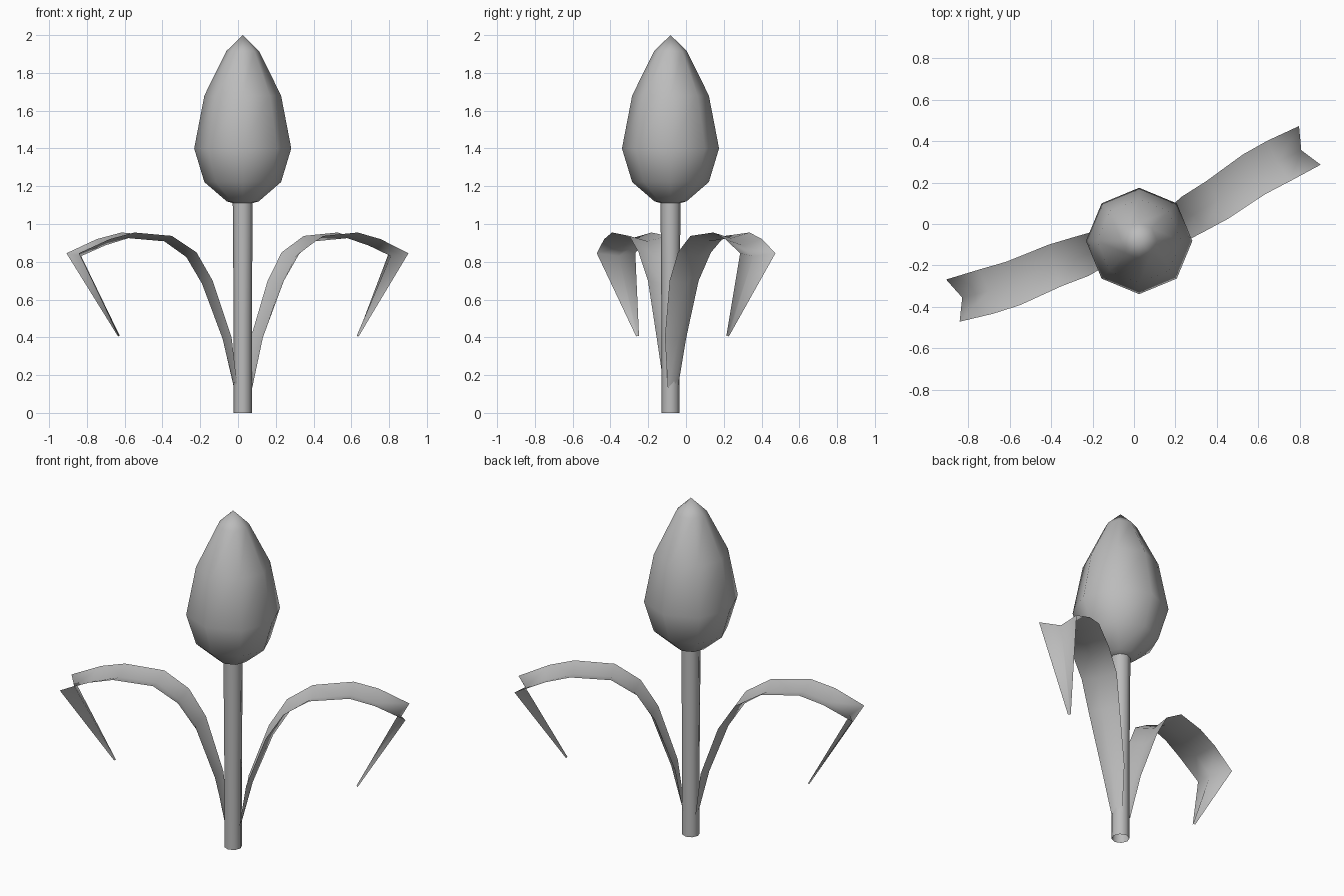
import bpy
import bmesh
from math import sin, cos, pi, radians
from mathutils import Vector, Matrix

if "Cube" in bpy.data.objects:
    bpy.data.objects.remove(bpy.data.objects["Cube"])

AXIS = Vector((0.025, -0.082, 0))   # centre line of the stem

grey = bpy.data.materials.new("plain grey")
grey.use_nodes = True
colour = (0.5, 0.5, 0.5, 1)
grey.diffuse_color = colour
grey.node_tree.nodes["Principled BSDF"].inputs["Base Color"].default_value = colour


def finish(name, bm):
    """Turn a bmesh into a smooth, coloured object."""
    mesh = bpy.data.meshes.new(name)
    bm.to_mesh(mesh)
    bm.free()
    mesh.materials.append(grey)
    for p in mesh.polygons:
        p.use_smooth = True
    obj = bpy.data.objects.new(name, mesh)
    bpy.context.collection.objects.link(obj)
    return obj


def bridge(bm, rows, closed):
    """Join neighbouring rows of vertices with quads."""
    for a, b in zip(rows, rows[1:]):
        n = len(a)
        for i in range(n if closed else n - 1):
            j = (i + 1) % n
            bm.faces.new((a[i], a[j], b[j], b[i]))


def lathe(name, profile, sides=8):
    """Spin (radius, height) pairs about the stem axis."""
    bm = bmesh.new()
    rows = []
    for r, z in profile:
        rows.append([bm.verts.new(AXIS + Vector((r * cos(2 * pi * i / sides),
                                                 r * sin(2 * pi * i / sides), z)))
                     for i in range(sides)])
    bridge(bm, rows, True)
    bmesh.ops.remove_doubles(bm, verts=bm.verts, dist=0.0005)
    return finish(name, bm)


def leaf(name, stations, turn):
    """Shallow gutter swept along stations of (x, y, z, half width, depth)."""
    bm = bmesh.new()
    pts = [Vector(s[:3]) for s in stations]
    out = (pts[-2] - AXIS).to_2d().normalized()
    out = Vector((out.x, out.y, 0))
    side = Vector((-out.y, out.x, 0))
    rows = []
    for i, (p, s) in enumerate(zip(pts, stations)):
        t = Vector()
        if i:
            t += (p - pts[i - 1]).normalized()
        if i < len(pts) - 1:
            t += (pts[i + 1] - p).normalized()
        under = t.cross(side).normalized()
        if under.dot(out * t.z - Vector((0, 0, t.dot(out)))) < 0:
            under.negate()
        mid = p + under * s[4]
        if i == 0:
            mid.z += 0.04               # notched foot
        rows.append([bm.verts.new(v) for v in (p - side * s[3], mid, p + side * s[3])])
    bridge(bm, rows, False)
    bmesh.ops.reverse_faces(bm, faces=bm.faces)
    bmesh.ops.rotate(bm, verts=bm.verts, cent=AXIS,
                     matrix=Matrix.Rotation(turn, 3, 'Z'))
    bmesh.ops.recalc_face_normals(bm, faces=bm.faces)
    return finish(name, bm)


# Stem: open tube, slightly wider at the top
lathe("stem", [(0.048, 0), (0.048, 0.5), (0.053, 1.12)])

# Closed flower bud
lathe("flower_bud", [(0, 1.095), (0.085, 1.12), (0.203, 1.222), (0.257, 1.40),
                     (0.203, 1.68), (0.087, 1.915), (0, 2.0)])

# Two arching leaves with folded-back tips
path = [(0.06, -0.07, 0.13, 0.03, 0.015),
        (0.10, -0.055, 0.40, 0.065, 0.03),
        (0.20, -0.01, 0.70, 0.088, 0.035),
        (0.28, 0.045, 0.85, 0.10, 0.035),
        (0.40, 0.115, 0.937, 0.105, 0.03),
        (0.58, 0.24, 0.955, 0.11, 0.03),
        (0.70, 0.305, 0.92, 0.112, 0.035),
        (0.85, 0.38, 0.845, 0.107, 0.05),
        (0.635, 0.22, 0.405, 0.008, 0.008)]
leaf("left_leaf", path, 0)
leaf("right_leaf", path, radians(168.5))
